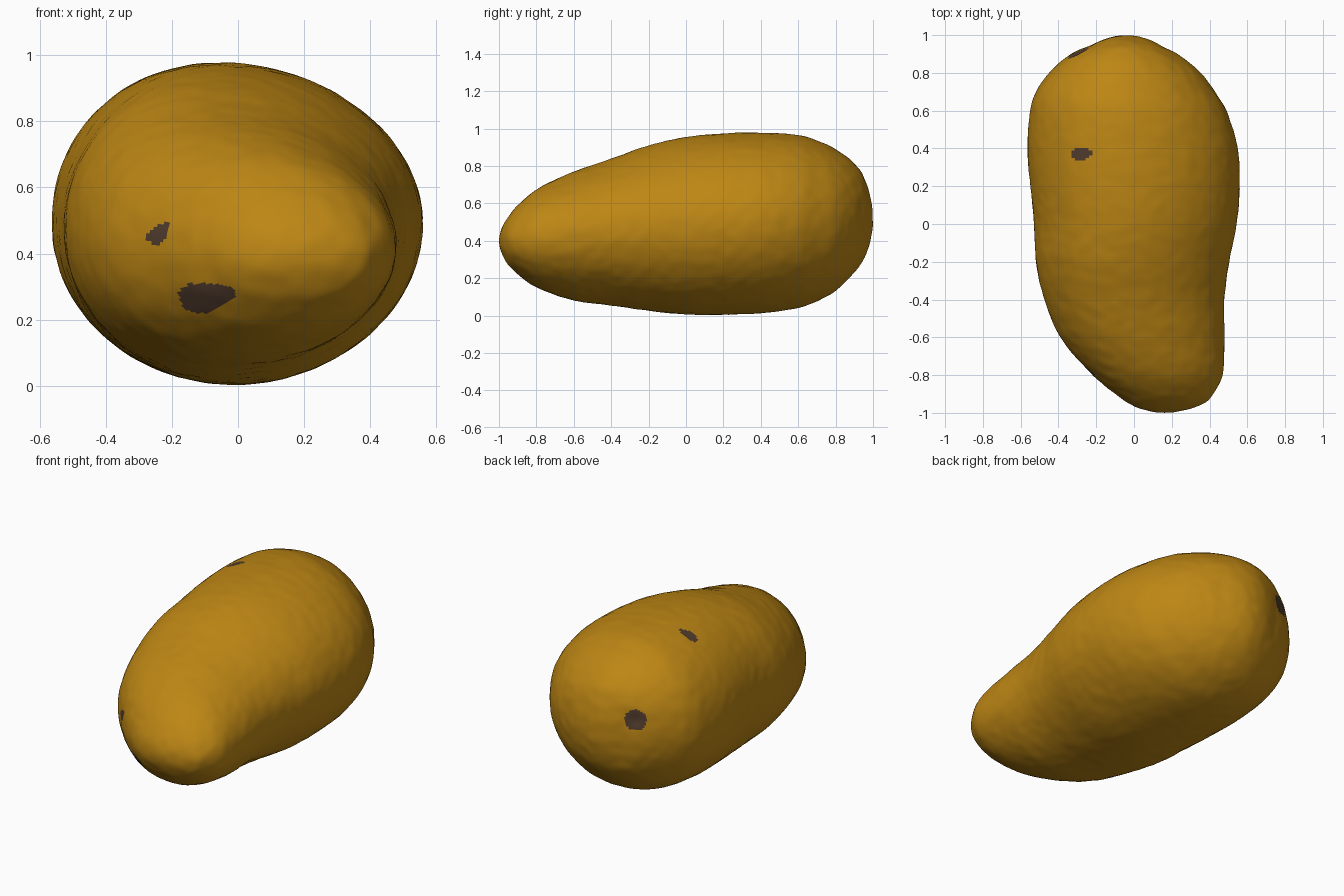
import bpy, bmesh, math
from mathutils import Vector, noise

if "Cube" in bpy.data.objects:
    bpy.data.objects.remove(bpy.data.objects["Cube"])

# Fruit outline stations: y, left x, right x, bottom z, top z
STATIONS = [
    (-1.00, 0.16, 0.16, 0.40, 0.40),
    (-0.95, -0.03, 0.37, 0.27, 0.53),
    (-0.90, -0.10, 0.42, 0.22, 0.59),
    (-0.80, -0.22, 0.47, 0.15, 0.675),
    (-0.60, -0.39, 0.48, 0.08, 0.77),
    (-0.40, -0.475, 0.48, 0.053, 0.84),
    (-0.20, -0.52, 0.505, 0.025, 0.91),
    (0.00, -0.53, 0.545, 0.005, 0.955),
    (0.20, -0.55, 0.56, 0.003, 0.975),
    (0.40, -0.565, 0.55, 0.012, 0.978),
    (0.60, -0.55, 0.49, 0.04, 0.965),
    (0.70, -0.52, 0.43, 0.075, 0.937),
    (0.80, -0.45, 0.355, 0.13, 0.89),
    (0.90, -0.335, 0.23, 0.23, 0.815),
    (0.95, -0.225, 0.135, 0.30, 0.745),
    (1.00, -0.04, -0.04, 0.51, 0.51),
]
KEYS = [math.acos(-s[0]) for s in STATIONS]  # angle along the fruit
RINGS, SIDES = 220, 160


def section(t):
    """Smooth (Hermite) interpolation of the outline at angle t."""
    i = 0
    while i < len(KEYS) - 2 and t > KEYS[i + 1]:
        i += 1
    h = KEYS[i + 1] - KEYS[i]
    u = (t - KEYS[i]) / h

    def slope(k, c):
        a, b = max(k - 1, 0), min(k + 1, len(KEYS) - 1)
        return (STATIONS[b][c] - STATIONS[a][c]) / (KEYS[b] - KEYS[a])

    out = []
    for c in range(1, 5):
        p, q = STATIONS[i][c], STATIONS[i + 1][c]
        out.append((2*u**3 - 3*u**2 + 1) * p + (u**3 - 2*u**2 + u) * h * slope(i, c)
                   + (3*u**2 - 2*u**3) * q + (u**3 - u**2) * h * slope(i + 1, c))
    return out


def material(name, color):
    m = bpy.data.materials.new(name)
    m.diffuse_color = (*color, 1)
    m.use_nodes = True
    m.node_tree.nodes["Principled BSDF"].inputs["Base Color"].default_value = m.diffuse_color
    return m


def oval(a, b, ca, cb, ra, rb, tilt=0.0):
    """True inside a tilted, slightly wavy oval."""
    da, db = a - ca, b - cb
    c, s = math.cos(tilt), math.sin(tilt)
    u, v = (da * c + db * s) / ra, (db * c - da * s) / rb
    return math.hypot(u, v) < 1 + 0.1 * math.sin(3 * math.atan2(v, u) + 1)


STEM = Vector((-0.29, 0.90, 0.62))


def is_blemish(p):
    if p.y < -0.5:   # marks on the front end
        return (oval(p.x, p.z, -0.10, 0.268, 0.085, 0.045, 0.08)
                or oval(p.x, p.z, -0.243, 0.46, 0.04, 0.025, 0.7))
    if p.z > 0.75 and p.y < 0.6:   # mark on the top
        return oval(p.x, p.y, -0.28, 0.37, 0.058, 0.033, 0.12)
    return (p - STEM).length < 0.062   # stem scar at the back


# Fruit body: rings lofted along y
bm = bmesh.new()
rings = []
for r in range(1, RINGS):
    t = math.pi * r / RINGS
    x0, x1, z0, z1 = section(t)
    ring = []
    for k in range(SIDES):
        a = 2 * math.pi * k / SIDES
        c, s = math.cos(a), math.sin(a)
        lean = (0.05 if s > 0 else 0.02) * s * s * math.sin(t)
        ring.append(bm.verts.new(((x0 + x1) / 2 + (x1 - x0) / 2 * c - lean,
                                  -math.cos(t),
                                  (z0 + z1) / 2 + (z1 - z0) / 2 * s)))
    rings.append(ring)
for A, B in zip(rings, rings[1:]):
    for k in range(SIDES):
        n = (k + 1) % SIDES
        bm.faces.new((A[k], A[n], B[n], B[k]))
for ring, s in ((rings[0], STATIONS[0]), (rings[-1], STATIONS[-1])):
    tip = bm.verts.new((s[1], s[0], s[3]))
    for k in range(SIDES):
        bm.faces.new((ring[k], ring[(k + 1) % SIDES], tip))
bmesh.ops.recalc_face_normals(bm, faces=bm.faces)
bm.normal_update()

# Colour the blemishes, then pit the skin slightly and dimple the stem scar
for f in bm.faces:
    f.smooth = True
    f.material_index = int(is_blemish(f.calc_center_median()))
moves = []
for v in bm.verts:
    d = 0.0025 * noise.noise(v.co * 16) - 0.001
    d -= 0.012 * math.exp(-((v.co - STEM).length / 0.05) ** 2)
    moves.append((v, v.normal * d))
for v, d in moves:
    v.co += d

mesh = bpy.data.meshes.new("fruit")
bm.to_mesh(mesh)
bm.free()
mesh.materials.append(material("golden_skin", (0.51, 0.24, 0.007)))
mesh.materials.append(material("dark_brown_blemish", (0.08, 0.045, 0.027)))
fruit = bpy.data.objects.new("fruit", mesh)
bpy.context.collection.objects.link(fruit)
